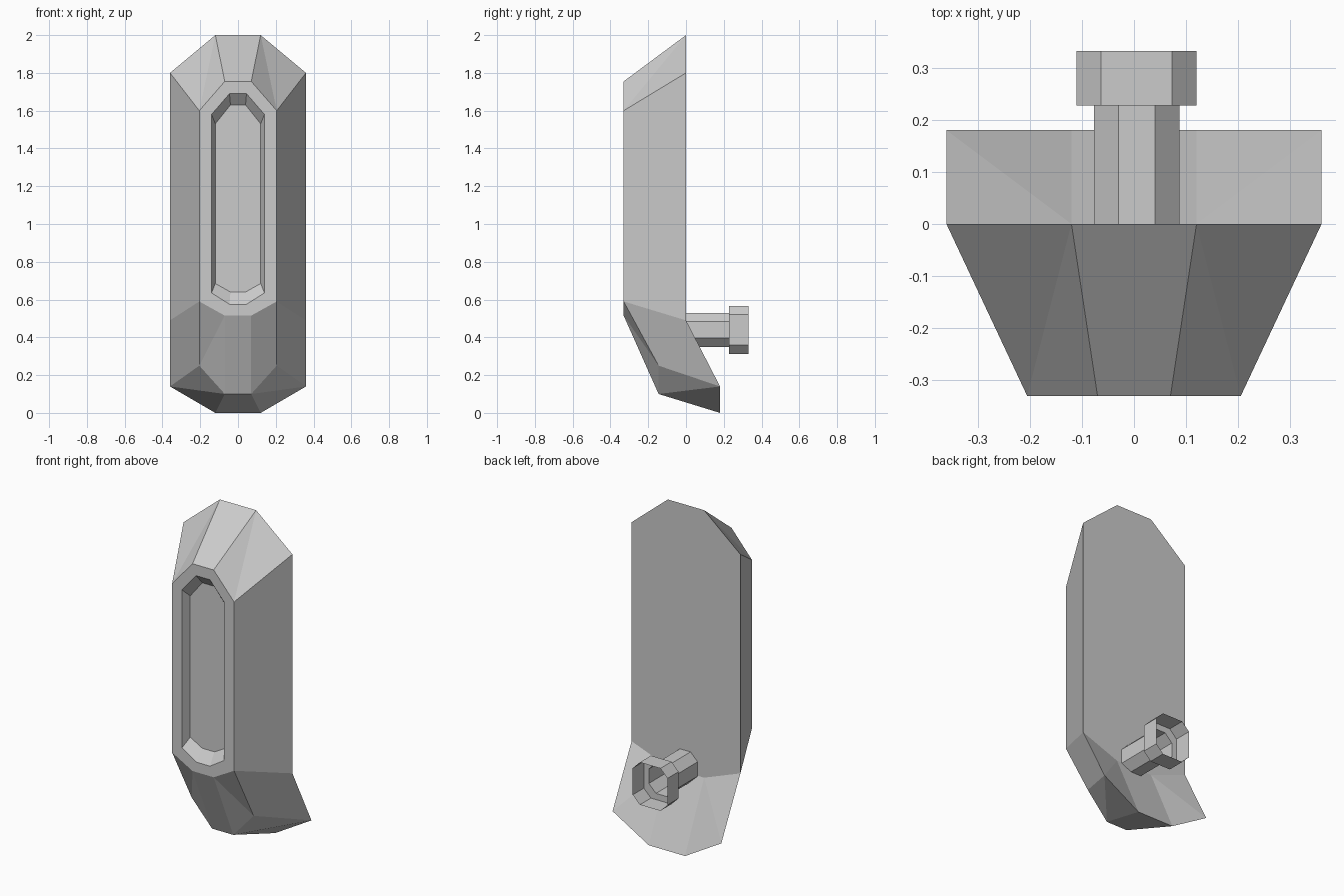
import bpy
import bmesh

cube = bpy.data.objects.get("Cube")
if cube:
    bpy.data.objects.remove(cube, do_unlink=True)

# Single grey finish
grey = bpy.data.materials.new("plain_grey")
grey.use_nodes = True
colour = (0.6, 0.6, 0.6, 1)
grey.diffuse_color = colour
grey.node_tree.nodes["Principled BSDF"].inputs["Base Color"].default_value = colour


def finish(name, bm):
    bmesh.ops.recalc_face_normals(bm, faces=bm.faces[:])
    mesh = bpy.data.meshes.new(name)
    bm.to_mesh(mesh)
    bm.free()
    mesh.materials.append(grey)
    obj = bpy.data.objects.new(name, mesh)
    bpy.context.collection.objects.link(obj)
    return obj


def row(bm, y, outer, inner):
    """Four mirrored points from left to right; each pair is (x, z)."""
    points = [(-outer[0], outer[1]), (-inner[0], inner[1]), inner, outer]
    return [bm.verts.new((x, y, z)) for x, z in points]


def strip(bm, a, b):
    """Join two rows; end panels fold from a's inner to b's outer point."""
    bm.faces.new((a[1], a[2], b[2], b[1]))
    for out, inn in ((0, 1), (3, 2)):
        bm.faces.new((a[out], a[inn], b[out]))
        bm.faces.new((a[inn], b[inn], b[out]))


def side_panels(bm, *rows):
    for end in (0, 3):
        bm.faces.new([r[end] for r in rows])


# Faceted body with a bent lower end
bm = bmesh.new()
back_top = row(bm, 0, (0.36, 1.8), (0.12, 2.0))
back_low = row(bm, 0, (0.36, 0.49), (0.12, 0.4))
front_top = row(bm, -0.33, (0.205, 1.6), (0.07, 1.755))
front_low = row(bm, -0.33, (0.205, 0.59), (0.07, 0.515))
toe_front = row(bm, -0.145, (0.205, 0.25), (0.07, 0.1))
toe_back = row(bm, 0.18, (0.36, 0.14), (0.12, 0.0))

strip(bm, back_top, front_top)
strip(bm, front_low, toe_front)
strip(bm, toe_front, toe_back)
strip(bm, back_low, toe_back)
side_panels(bm, back_top, front_top, front_low, back_low)
side_panels(bm, front_low, toe_front, toe_back, back_low)
bm.faces.new(back_top + back_low[::-1])

# Sunken panel in the front
rim_top = row(bm, -0.33, (0.14, 1.58), (0.045, 1.69))
rim_low = row(bm, -0.33, (0.14, 0.635), (0.045, 0.575))
floor_top = row(bm, -0.28, (0.12, 1.53), (0.04, 1.63))
floor_low = row(bm, -0.28, (0.12, 0.685), (0.04, 0.64))
loops = [top + low[::-1] for top, low in
         ((front_top, front_low), (rim_top, rim_low), (floor_top, floor_low))]
for a, b in zip(loops, loops[1:]):
    for i in range(8):
        j = (i + 1) % 8
        bm.faces.new((a[i], a[j], b[j], b[i]))
bm.faces.new(loops[-1])
finish("body", bm)


# Hollow eight-sided peg with a wider open head
def octagon(bm, y, half_x, half_z, cut=0.047):
    cx, cz = 0.005, 0.44
    quarter = [(half_x, half_z - cut), (half_x - cut, half_z)]
    points = (quarter + [(-x, z) for x, z in quarter[::-1]]
              + [(-x, -z) for x, z in quarter]
              + [(x, -z) for x, z in quarter[::-1]])
    return [bm.verts.new((cx + x, y, cz + z)) for x, z in points]


bm = bmesh.new()
shaft, head = (0.082, 0.09), (0.115, 0.127)
rings = [octagon(bm, y, *size) for y, size in
         ((0, shaft), (0.227, shaft), (0.227, head), (0.332, head))]
for a, b in zip(rings, rings[1:]):
    for i in range(8):
        j = (i + 1) % 8
        bm.faces.new((a[i], a[j], b[j], b[i]))
finish("mounting_peg", bm)
